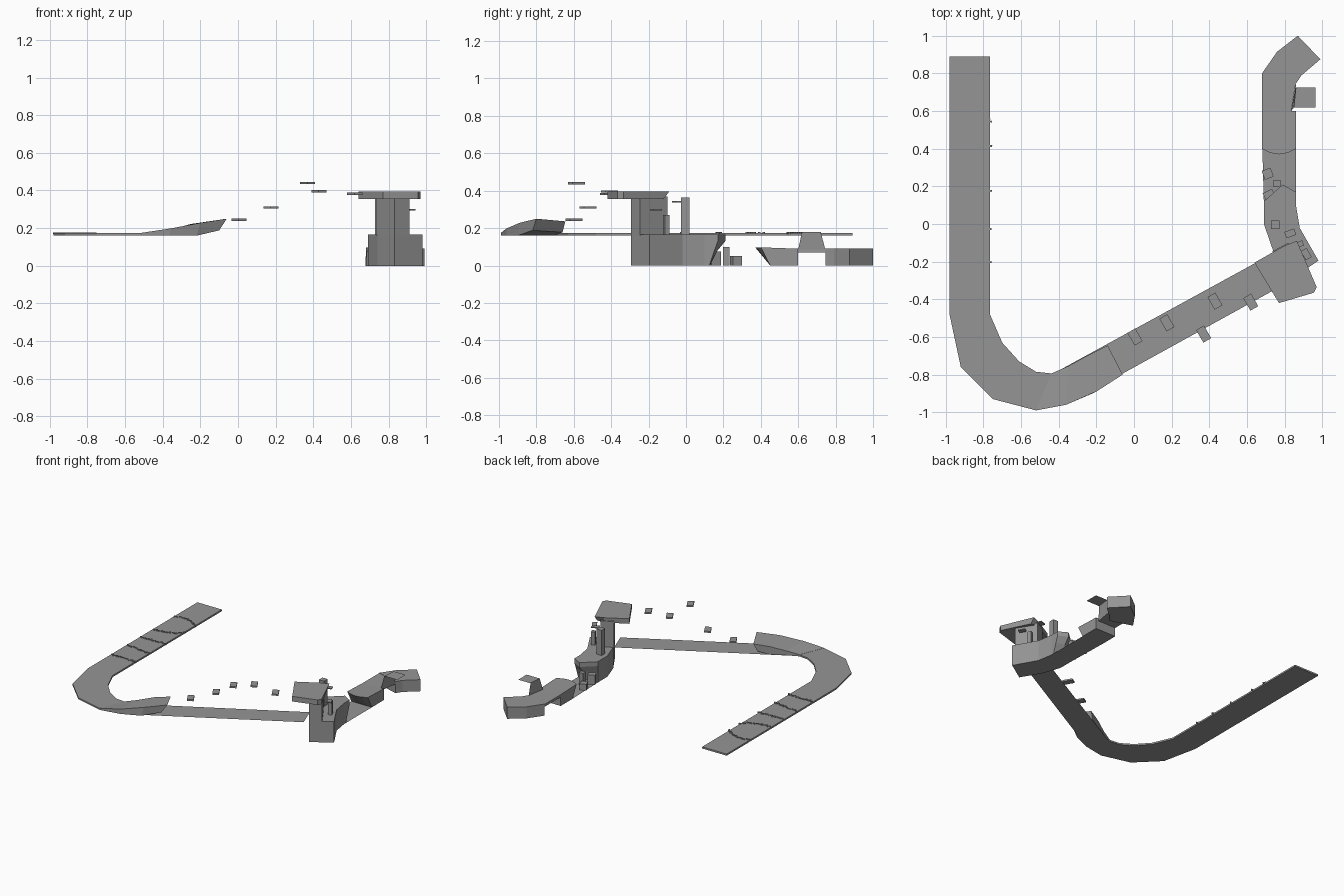
import bpy, bmesh, math, random
from mathutils import Matrix, Vector

cube = bpy.data.objects.get("Cube")
if cube:
    bpy.data.objects.remove(cube, do_unlink=True)
random.seed(4)

grey = bpy.data.materials.new("stone_grey")
grey.use_nodes = True
colour = (0.3, 0.3, 0.3, 1)
grey.diffuse_color = colour
grey.node_tree.nodes["Principled BSDF"].inputs["Base Color"].default_value = colour


def finish(name, bm):
    bmesh.ops.recalc_face_normals(bm, faces=bm.faces)
    mesh = bpy.data.meshes.new(name)
    bm.to_mesh(mesh)
    bm.free()
    mesh.materials.append(grey)
    obj = bpy.data.objects.new(name, mesh)
    bpy.context.collection.objects.link(obj)
    return obj


def loft(name, rings):
    """Closed solid through rings of 3D points."""
    bm = bmesh.new()
    loops = [[bm.verts.new(p) for p in ring] for ring in rings]
    for a, b in zip(loops, loops[1:]):
        for i in range(len(a)):
            j = (i + 1) % len(a)
            bm.faces.new((a[i], a[j], b[j], b[i]))
    bm.faces.new(loops[0])
    bm.faces.new(loops[-1])
    return finish(name, bm)


def prism(name, outline, z0, z1):
    return loft(name, [[(x, y, z) for x, y in outline] for z in (z0, z1)])


def sheet(name, *quads):
    bm = bmesh.new()
    for quad in quads:
        bm.faces.new([bm.verts.new(p) for p in quad])
    return finish(name, bm)


def add_box(bm, centre, size, angle=0):
    m = Matrix.Translation(centre) @ Matrix.Rotation(math.radians(angle), 4, 'Z')
    bmesh.ops.create_cube(bm, size=1, matrix=m @ Matrix.Diagonal((*size, 1)))


def box(name, x, y, z0, z1, size, angle=0):
    bm = bmesh.new()
    add_box(bm, (x, y, (z0 + z1) / 2), (size[0], size[1], z1 - z0), angle)
    return finish(name, bm)


# Long deck with its curved corner
left = [(-.98, .89), (-.98, -.48), (-.92, -.76), (-.75, -.93), (-.52, -.99), (-.36, -.96)]
right = [(-.765, .89), (-.765, -.48), (-.7, -.63), (-.61, -.73), (-.52, -.785), (-.43, -.795)]
loft("curved_deck", [
    [(*a, .16), (*b, .16), (*b, .173), (*a, .173)] for a, b in zip(left, right)])

# Launch ramp at the end of the curve
loft("launch_ramp", [
    [(-.52, -.99, .16), (-.44, -.795, .16), (-.44, -.795, .174), (-.52, -.99, .174)],
    [(-.36, -.96, .16), (-.35, -.755, .16), (-.35, -.755, .195), (-.36, -.96, .198)],
    [(-.22, -.9, .16), (-.25, -.7, .16), (-.25, -.7, .222), (-.2, -.89, .228)],
    [(-.1, -.82, .188), (-.165, -.66, .178), (-.14, -.645, .236), (-.06, -.8, .25)]])

# Thin straight road to the tower
sheet("straight_road", [(-.36, -.96, .16), (.8, -.32, .16), (.74, -.155, .16), (-.43, -.795, .16)])

# Rough ridges across the deck, each following a short path
ridges = [[(-.98, .6), (-.9, .615), (-.82, .59), (-.755, .54)],
          [(-.98, .33), (-.89, .335), (-.8, .37), (-.755, .42)],
          [(-.98, .17), (-.755, .18)],
          [(-.98, .008), (-.755, -.03)],
          [(-.98, -.195), (-.755, -.195)]]
for path in ridges:
    bm = bmesh.new()
    for a, b in zip(path, path[1:]):
        a, b = Vector(a), Vector(b)
        steps = max(3, int((b - a).length / .011))
        for i in range(steps):
            p = a.lerp(b, (i + .5) / steps)
            y = p.y + random.uniform(-.008, .008)
            add_box(bm, (p.x, y, .173), (.009, .011, .01), random.uniform(0, 90))
    finish("deck_ridge", bm)

# Floating steps over the road
for x, y, z in [(.005, -.6, .245), (.175, -.525, .31), (.37, -.585, .44),
                (.43, -.41, .396), (.62, -.415, .382)]:
    box("floating_step", x, y, z - .006, z + .006, (.048, .077), 30)

# Tower base: curved block whose far end overhangs
top = [(.83, -.295), (.98, -.195), (.88, -.02), (.86, .1), (.86, .17),
       (.79, .21), (.69, .12), (.69, 0), (.74, -.145)]
lower = [(x, min(y, .12 + .1 * (y - .12))) for x, y in top]
mid = [(x, min(y, .14 + .4 * (y - .14))) for x, y in top]
loft("tower_base", [[(x, y, 0) for x, y in lower], [(x, y, .08) for x, y in mid],
                    [(x, y, .13) for x, y in top], [(x, y, .165) for x, y in top]])

# Tower shaft and the platform on it
prism("tower_shaft", [(.83, -.295), (.91, -.245), (.82, -.1), (.735, -.145)], .16, .37)
plan = [(.64, -.205), (.77, -.42), (.955, -.365), (.97, -.335), (.865, -.09), (.8, -.115)]
under = [(x, min(y, -.12)) for x, y in plan]
loft("tower_platform", [[(x, y, .355) for x, y in under], [(x, y, .395) for x, y in plan]])

# Posts and small ledges around the tower
for x, y, z0, z1, size, angle in [
        (.75, -.003, .16, .365, .045, 0), (.885, -.105, .16, .27, .028, 20),
        (.76, .215, 0, .1, .036, 0), (.71, .267, 0, .05, .05, 20),
        (.72, .15, 0, .075, .055, 25)]:
    box("post", x, y, z0, z1, (size, size), angle)
for x, y, z, angle in [(.83, -.05, .34, 20), (.915, -.16, .297, -60)]:
    box("small_ledge", x, y, z - .004, z + .004, (.055, .035), angle)

# Floor strip between the tower and the wedge
sheet("floor_strip", [(.69, .1, 0), (.86, .1, 0), (.86, .47, 0), (.68, .47, 0)])

# Wedge with a rounded, undercut front
arc = [(.77 + .09 * t, .37 + .03 * t * t) for t in (-1, -.5, 0, .5, 1)]
back = [(.86, .6), (.68, .6)]
loft("wedge_block", [[(x, .45, 0) for x, y in arc] + [(x, y, 0) for x, y in back],
                     [(x, y, .097) for x, y in arc] + [(x, y, .09) for x, y in back]])

# Bridge slab and the folded panel rising from its side
prism("bridge_slab", [(.68, .6), (.835, .6), (.86, .75), (.68, .8)], .07, .09)
sheet("folded_panel",
      [(.835, .6, .085), (.86, .745, .085), (.86, .72, .18), (.85, .62, .18)],
      [(.85, .62, .18), (.86, .725, .18), (.965, .725, .18), (.965, .62, .18)])

# Bent end block
prism("end_block", [(.68, .8), (.76, .915), (.87, 1), (.99, .875), (.89, .79), (.86, .745)], 0, .092)
